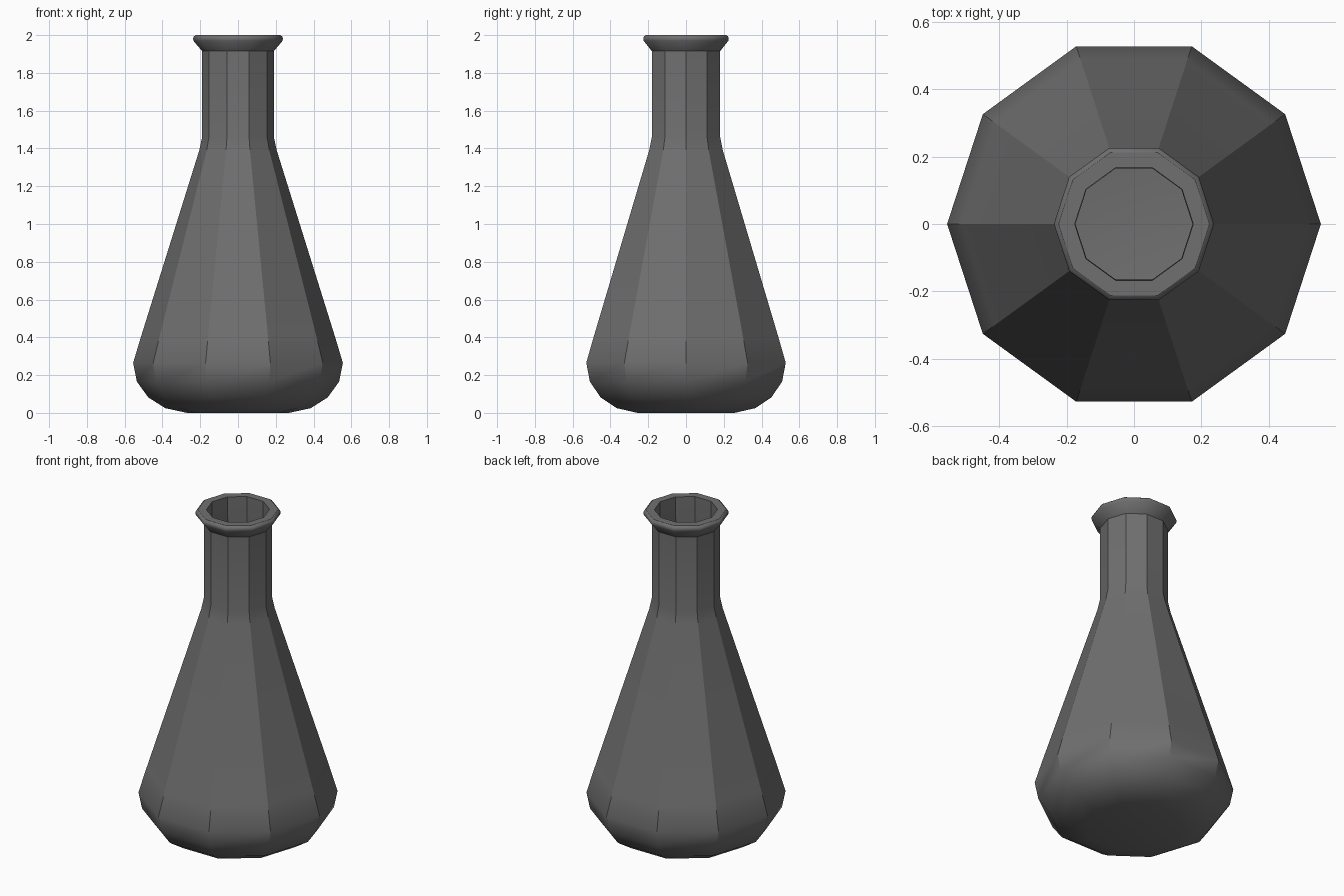
import bpy, bmesh, math

if "Cube" in bpy.data.objects:
    bpy.data.objects.remove(bpy.data.objects["Cube"])

SIDES = 10

# Outer profile (radius, height), from base up to the rounded lip
outer = [(0.27, 0.0), (0.385, 0.025), (0.475, 0.082), (0.535, 0.165),
         (0.555, 0.265), (0.513, 0.405), (0.205, 1.39), (0.19, 1.46),
         (0.19, 1.915), (0.236, 1.97), (0.238, 1.983), (0.234, 1.993),
         (0.224, 2.0)]
# Inner wall of the hollow flask, from the lip down to the floor
inner = [(0.176, 2.0), (0.174, 1.46), (0.19, 1.385), (0.498, 0.405),
         (0.539, 0.267), (0.52, 0.172), (0.464, 0.093), (0.38, 0.04),
         (0.27, 0.015)]


def lathe(name, profile, sides):
    """Revolve a profile about z, closing both ends with a flat polygon."""
    bm = bmesh.new()
    rings = [[bm.verts.new((r * math.cos(i * math.tau / sides),
                            r * math.sin(i * math.tau / sides), z))
              for i in range(sides)] for r, z in profile]
    for a, b in zip(rings, rings[1:]):
        for i in range(sides):
            j = (i + 1) % sides
            bm.faces.new((a[i], a[j], b[j], b[i]))
    bm.faces.new(list(reversed(rings[0])))
    bm.faces.new(rings[-1])
    bmesh.ops.recalc_face_normals(bm, faces=bm.faces)
    mesh = bpy.data.meshes.new(name)
    bm.to_mesh(mesh)
    bm.free()
    obj = bpy.data.objects.new(name, mesh)
    bpy.context.collection.objects.link(obj)
    return obj


# Conical flask, crisp facets on body and neck, softened base and lip
flask = lathe("conical_flask", outer + inner, SIDES)
bpy.context.view_layer.objects.active = flask
flask.select_set(True)
bpy.ops.object.shade_smooth_by_angle(angle=math.radians(34))

# Dark grey glass
glass = bpy.data.materials.new("dark_glass")
glass.diffuse_color = (0.16, 0.16, 0.16, 1.0)
glass.use_nodes = True
glass.node_tree.nodes["Principled BSDF"].inputs["Base Color"].default_value = glass.diffuse_color
flask.data.materials.append(glass)
